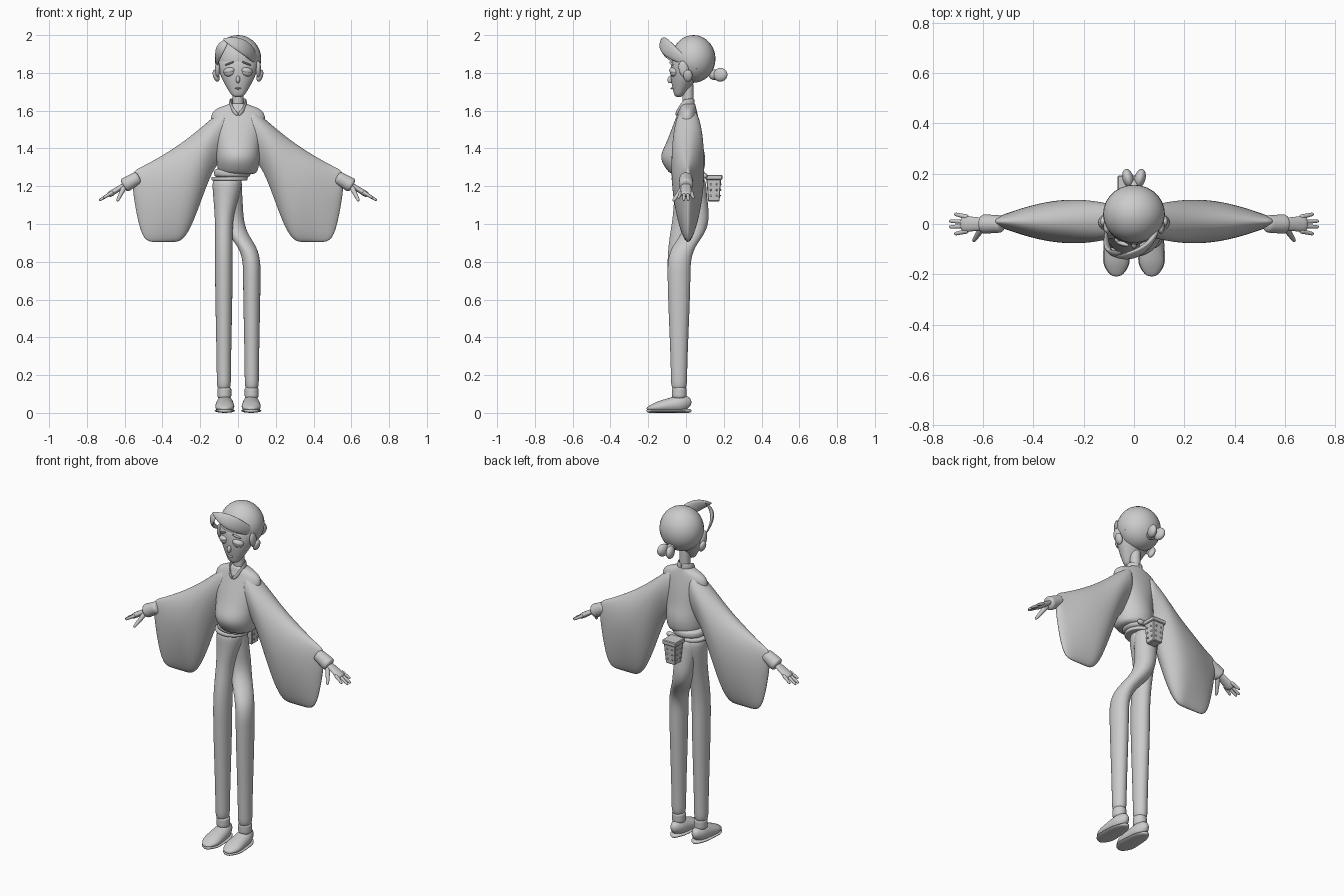
import bpy
import bmesh
from math import sin, cos, pi, tau
from mathutils import Vector

default_cube = bpy.data.objects.get("Cube")
if default_cube:
    bpy.data.objects.remove(default_cube)

COLOUR = (0.6, 0.6, 0.6, 1)
grey = bpy.data.materials.new("plain grey")
grey.use_nodes = True
grey.diffuse_color = COLOUR
grey.node_tree.nodes["Principled BSDF"].inputs["Base Color"].default_value = COLOUR
SIDES = (("right", -1), ("left", 1))
UP = Vector((0, 0, 1))


def steps(count):
    """Even fractions from nought to one."""
    return [i / (count - 1) for i in range(count)]


def mix(start, end, amount):
    return start + (end - start) * amount


def ease(low, high, value):
    """Smooth step from nought at low to one at high."""
    amount = min(max((value - low) / (high - low), 0), 1)
    return amount * amount * (3 - 2 * amount)


def finish(name, bm, smooth=True):
    bmesh.ops.recalc_face_normals(bm, faces=bm.faces)
    for face in bm.faces:
        face.smooth = smooth
    mesh = bpy.data.meshes.new(name)
    bm.to_mesh(mesh)
    bm.free()
    mesh.materials.append(grey)
    part = bpy.data.objects.new(name, mesh)
    bpy.context.collection.objects.link(part)
    return part


def ellipse(centre, across, along, count=14):
    """Ring of points spanned by two half-axis vectors."""
    angles = [tau * i / count for i in range(count)]
    return [Vector(centre) + Vector(across) * cos(a) + Vector(along) * sin(a) for a in angles]


def level(x, y, z, half_width, half_depth):
    return ellipse((x, y, z), (half_width, 0, 0), (0, half_depth, 0))


def skin(name, rings):
    """Bridge closed rings, cap both ends and round the result."""
    bm = bmesh.new()
    loops = [[bm.verts.new(point) for point in ring] for ring in rings]
    for lower, upper in zip(loops, loops[1:]):
        for i in range(len(lower)):
            bm.faces.new((lower[i - 1], lower[i], upper[i], upper[i - 1]))
    bm.faces.new(loops[0])
    bm.faces.new(loops[-1])
    part = finish(name, bm)
    rounding = part.modifiers.new("rounding", 'SUBSURF')
    rounding.levels = rounding.render_levels = 2
    return part


def ball(name, centre, radii, turn=(0, 0, 0)):
    bm = bmesh.new()
    bmesh.ops.create_uvsphere(bm, u_segments=28, v_segments=18, radius=1)
    part = finish(name, bm)
    part.location, part.scale, part.rotation_euler = centre, radii, turn
    return part


def limb(name, start, end, start_radius, end_radius, flat=1):
    """Tapered straight limb, optionally flattened top to bottom."""
    start, end = Vector(start), Vector(end)
    direction = (end - start).normalized()
    sideways = direction.cross(UP).normalized()
    upward = sideways.cross(direction) * flat
    rings = []
    for t in steps(5):
        radius = mix(start_radius, end_radius, t)
        rings.append(ellipse(mix(start, end, t), sideways * radius, upward * radius, 10))
    return skin(name, rings)


def lock(name, start, bend, end, width):
    """Leaf-shaped lock of hair swept along a bent path around the head."""
    start, bend, end = Vector(start), Vector(bend), Vector(end)
    rings = []
    for t in steps(8):
        direction = mix(bend - start, end - bend, t).normalized()
        centre = mix(mix(start, bend, t), mix(bend, end, t), t)
        outward = centre - HEAD
        outward = (outward - direction * outward.dot(direction)).normalized()
        size = width * (0.1 + sin(pi * t ** 0.8))
        rings.append(ellipse(centre, direction.cross(outward) * size, outward * size * 0.35, 10))
    return skin(name, rings)


# Blouse body: height, middle depth, half width, half depth
BLOUSE = ((1.26, 0, .09, .08), (1.28, 0, .11, .1), (1.35, -.02, .12, .13), (1.42, -.01, .12, .1),
          (1.5, 0, .14, .08), (1.6, .01, .16, .05), (1.63, .01, .06, .04), (1.64, .01, .04, .04))
skin("blouse_body", [level(0, y, z, width, depth) for z, y, width, depth in BLOUSE])

# Sash with two wrapped bands
SASH = Vector((-.03, .01, 1.27))
skin("sash", [level(SASH.x, SASH.y, SASH.z + .03 * k, .1, .09) for k in (-1, 0, 1)])
for band, drop in (("upper", 0), ("lower", .03)):
    skin(band + "_waist_band", [level(SASH.x - drop / 2, SASH.y, SASH.z - drop + rise, .1 - grow, .09 - grow)
                                for rise, grow in ((-.01, .01), (-.01, 0), (.01, 0), (.01, .01))])

# Trousers: the right leg carries the hips, the left thigh swings in from behind
for side, s in SIDES:
    rings = []
    for t in steps(16):
        z = mix(.11, 1.26, t)
        hip = ease(1, 1.25, z)
        thigh = ease(.1, .8, z)
        swing = ease(.83, 1, z)
        width = .038 + .01 * thigh
        depth = .043 + .02 * thigh
        if s < 0:
            x = -.075 + .02 * hip
            y = -.037 + .055 * ease(.8, 1.25, z)
            width += .037 * hip
            depth += .02 * hip
        else:
            x = .073 - .1 * swing - .02 * hip
            y = -.037 + .1 * swing - .02 * hip
            width += .01 * swing + .01 * hip
        rings.append(level(x, y, z, width, depth))
    skin(side + "_trouser_leg", rings)

for side, s in SIDES:
    # Hanging sleeve: straight along the arm, deep and rounded below
    rings = []
    for t in steps(13):
        x = mix(.05, .56, t)
        top = 1.64 - .36 * t - .03 * sin(pi * t)
        bottom = 1.34 - .44 * ease(.08, .31, x) + .28 * max(0, (x - .45) / .11) ** 4
        thickness = .005 + .08 * sin(pi * (x + .1) / .68)
        middle, half = (top + bottom) / 2, (top - bottom) / 2
        rings.append([Vector((s * x, .01 + thickness * cos(a) * (1 + sin(a) / 3), middle + half * sin(a)))
                      for a in (tau * i / 18 for i in range(18))])
    skin(side + "_sleeve", rings)

    # Collar flap, dipping to a V at the throat
    rings = []
    for t in steps(8):
        outward = Vector((s * sin(pi * t), cos(pi * t), 0))
        dip = ease(.5, 1, t)
        centre = Vector((0, -.01 * dip, 1.64 - .06 * dip)) + outward * .043
        rings.append(ellipse(centre, UP * mix(.026, .012, dip), outward * .006, 8))
    skin(side + "_collar", rings)

    # Cuff, palm, fingers and thumb
    limb(side + "_cuff", (s * .52, 0, 1.25), (s * .61, 0, 1.2), .036, .042)
    limb(side + "_palm", (s * .58, 0, 1.22), (s * .69, 0, 1.15), .024, .036, flat=.5)
    for finger, place in (("fore", -1), ("middle", -.3), ("ring", .3), ("little", 1)):
        reach = .085 - .03 * abs(place)
        limb(side + "_" + finger + "_finger", (s * .66, .027 * place, 1.17),
             (s * (.66 + reach), .04 * place, 1.17 - reach * .6), .011, .007)
    limb(side + "_thumb", (s * .6, -.01, 1.2), (s * .64, -.07, 1.12), .016, .008)

    # Shoe and flat sole, swept from heel to toe
    for part, wide, height, slope in (("shoe", 1, .115, .07), ("sole", 1.06, .022, 0)):
        rings = []
        for t in steps(10):
            rounded = max(.3, 1 - abs(2 * t - 1) ** 5)
            half = (height - slope * t) / 2
            rings.append(ellipse((s * .07, .03 - .24 * t, half), (wide * rounded * (.042 + .016 * t), 0, 0),
                                 UP * half * (rounded if slope else 1)))
        skin(side + "_" + part, rings)
    skin(side + "_sock", [level(s * .072, -.036, z, .038, .04) for z in (.07, .1, .12, .14)])

# Tapered pouch with a rim, studs and a knot on the belt
POUCH = Vector((-.02, .147, 1.18))
bm = bmesh.new()
for rise, height, wide, taper in ((0, .12, .078, .78), (.067, .026, .09, 1)):
    for corner in bmesh.ops.create_cube(bm, size=1)["verts"]:
        size = wide * (1 if corner.co.z > 0 else taper)
        corner.co = POUCH + Vector((corner.co.x * size, corner.co.y * size, rise + corner.co.z * height))
pouch = finish("pouch", bm, smooth=False)
pouch.modifiers.new("soft_edges", 'BEVEL').width = .004
for row in (-1, 0, 1):
    out = .035 + .002 * row
    for column in (-1, 1):
        shift = .016 * column
        for face, x, y in (("back", shift, out), ("left", out, shift), ("right", -out, shift)):
            ball("pouch_stud_" + face, POUCH + Vector((x, y, .03 * row)), [.005] * 3)
ball("belt_knot", (.035, .1, 1.255), (.022, .014, .015))

# Neck and face
skin("neck", [level(0, .01, mix(1.58, 1.78, t), .03, .03) for t in steps(4)])
rings = []
for t in steps(8):
    fullness = sin(t * pi / 2)
    rings.append(level(0, -.04 + .06 * t, mix(1.67, 1.88, t), .028 + .088 * fullness, .02 + .075 * fullness))
skin("face", rings)
ball("nose", (0, -.082, 1.765), (.011, .016, .02), (-.3, 0, 0))
ball("mouth", (0, -.074, 1.718), (.017, .008, .005))

# Hair cap, swept fringe and bun
HEAD = Vector((0, .04, 1.874))
ball("hair_cap", HEAD, (.123, .116, .126))
lock("large_fringe_lock", (-.08, -.13, 1.98), (.09, -.14, 1.94), (.11, .06, 1.82), .04)
lock("small_fringe_lock", (-.05, -.11, 1.98), (-.12, -.15, 1.92), (-.11, -.01, 1.83), .028)
ball("bun_core", (0, .15, 1.79), (.026, .03, .028))

# Paired features of the head
for side, s in SIDES:
    ball(side + "_ear", (s * .116, .01, 1.785), (.016, .024, .033), (0, s * .3, 0))
    ball(side + "_eye", (s * .047, -.064, 1.803), (.029, .02, .022), (0, s * .12, s * .35))
    ball(side + "_eyelid", (s * .047, -.065, 1.811), (.032, .023, .018), (0, s * .2, s * .35))
    ball(side + "_eyebrow", (s * .045, -.078, 1.85), (.027, .008, .005), (0, s * .35, s * .3))
    ball(side + "_bun_lobe", (s * .024, .182, 1.79), (.022, .038, .036), (.2, 0, -s * .25))
    ball(side + "_side_lock", (s * .108, -.012, 1.82), (.014, .026, .045), (.25, 0, 0))
